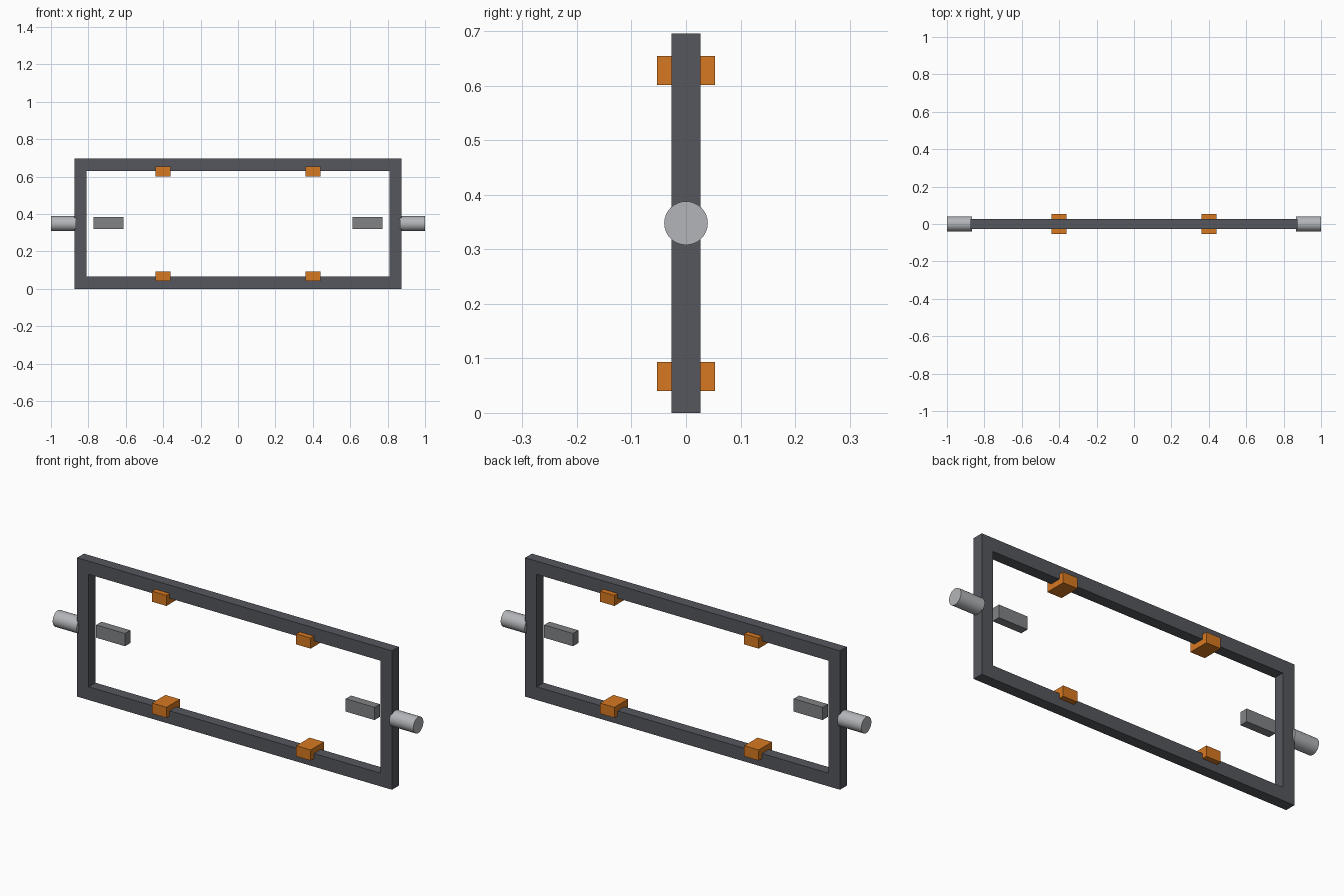
import bpy, bmesh, math

if "Cube" in bpy.data.objects:
    bpy.data.objects.remove(bpy.data.objects["Cube"])

MID_Z = 0.348


def material(name, color):
    m = bpy.data.materials.new(name)
    m.diffuse_color = (*color, 1)
    m.use_nodes = True
    m.node_tree.nodes["Principled BSDF"].inputs["Base Color"].default_value = m.diffuse_color
    return m


def box(name, center, size, mat):
    bpy.ops.mesh.primitive_cube_add(size=1, location=center)
    ob = bpy.context.object
    ob.name = name
    ob.scale = size
    bpy.ops.object.transform_apply(location=False, rotation=False, scale=True)
    ob.data.materials.append(mat)
    return ob


dark = material("dark_metal", (0.09, 0.095, 0.11))
orange = material("orange", (0.68, 0.19, 0.015))
steel = material("steel", (0.45, 0.46, 0.48))
mid_grey = material("mid_grey", (0.22, 0.225, 0.235))

# Rectangular frame: one closed ring with a square section
bm = bmesh.new()
corners = [(-1, -1), (1, -1), (1, 1), (-1, 1)]
# section order: outer front, inner front, inner back, outer back
section = [(0.873, 0.348, -0.027), (0.809, 0.282, -0.027),
           (0.809, 0.282, 0.027), (0.873, 0.348, 0.027)]
rings = [[bm.verts.new((sx * hx, y, MID_Z + sz * hz)) for hx, hz, y in section]
         for sx, sz in corners]
for i in range(4):
    a, b = rings[i], rings[(i + 1) % 4]
    for j in range(4):
        k = (j + 1) % 4
        bm.faces.new((a[j], b[j], b[k], a[k]))
bmesh.ops.recalc_face_normals(bm, faces=bm.faces)
mesh = bpy.data.meshes.new("frame")
bm.to_mesh(mesh)
bm.free()
mesh.materials.append(dark)
bpy.context.collection.objects.link(bpy.data.objects.new("frame", mesh))

for side, s in (("left", -1), ("right", 1)):
    # Round pivot pin on the outside of the frame
    bpy.ops.mesh.primitive_cylinder_add(
        vertices=32, radius=0.04, depth=0.133,
        location=(s * 0.9335, 0, MID_Z), rotation=(0, math.pi / 2, 0))
    pin = bpy.context.object
    pin.name = side + "_pivot_pin"
    pin.data.materials.append(steel)
    bpy.ops.object.shade_smooth_by_angle()

    # Loose block inside the opening
    box(side + "_inner_block", (s * 0.692, 0, 0.352), (0.16, 0.042, 0.064), mid_grey)

    # Clips on the lower and upper rails
    for level, z in (("lower", 0.067), ("upper", 0.628)):
        box(f"{side}_{level}_clip", (s * 0.4, 0, z), (0.08, 0.106, 0.053), orange)
